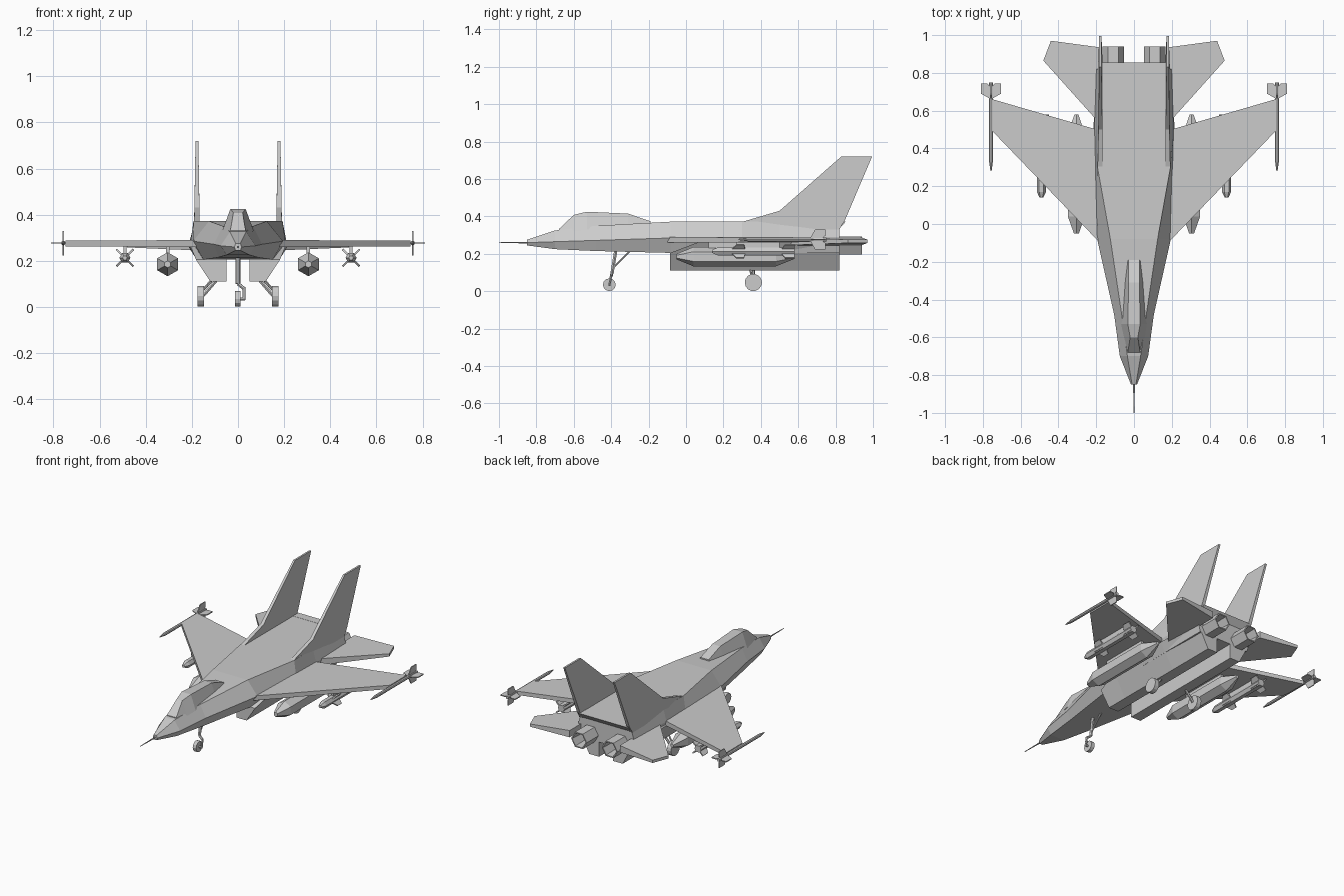
import bpy, bmesh
from math import sin, cos, pi, radians
from mathutils import Vector

cube = bpy.data.objects.get("Cube")
if cube:
    bpy.data.objects.remove(cube, do_unlink=True)

# One airframe colour
grey = bpy.data.materials.new("airframe_grey")
grey.use_nodes = True
grey.diffuse_color = (0.6, 0.6, 0.6, 1)
grey.node_tree.nodes["Principled BSDF"].inputs["Base Color"].default_value = (0.6, 0.6, 0.6, 1)


def make(name, *lofts, mirror=False):
    """Build one object from lofts; each loft is a list of rings of points."""
    bm = bmesh.new()
    for rings in lofts:
        rows = [[bm.verts.new(p) for p in ring] for ring in rings]
        n = len(rows[0])
        for a, b in zip(rows, rows[1:]):
            for i in range(n):
                j = (i + 1) % n
                bm.faces.new((a[i], a[j], b[j], b[i]))
        bm.faces.new(rows[0][::-1])
        bm.faces.new(rows[-1])
    bmesh.ops.recalc_face_normals(bm, faces=bm.faces)
    mesh = bpy.data.meshes.new(name)
    bm.to_mesh(mesh)
    bm.free()
    mesh.materials.append(grey)
    obj = bpy.data.objects.new(name, mesh)
    bpy.context.collection.objects.link(obj)
    if mirror:
        obj.modifiers.new("mirror", "MIRROR")
    return obj


def turned(x, z, profile, sides=6, turn=0.0):
    """Rings around a line along y; profile holds (y, radius)."""
    angles = [2 * pi * i / sides + turn for i in range(sides)]
    return [[(x + r * cos(a), y, z + r * sin(a)) for a in angles] for y, r in profile]


def rod(a, b, r, sides=6):
    """Round bar between two points."""
    a, b = Vector(a), Vector(b)
    q = (b - a).to_track_quat("Z", "Y")
    ring = [q @ Vector((r * cos(2 * pi * i / sides), r * sin(2 * pi * i / sides), 0))
            for i in range(sides)]
    return [[end + p for p in ring] for end in (a, b)]


def box(x0, x1, y0, y1, z0, z1):
    return [[(x, y0, z0), (x, y1, z0), (x, y1, z1), (x, y0, z1)] for x in (x0, x1)]


def cross_fins(x, z, outline, half, start):
    """Four thin blades around a line along y; outline holds (radius, y)."""
    lofts = []
    for k in range(4):
        a = radians(start + 90 * k)
        lofts.append([[(x + r * cos(a) - s * sin(a), y, z + r * sin(a) + s * cos(a))
                       for r, y in outline] for s in (-half, half)])
    return lofts


# Fuselage: y, then half-width and height of deck edge, chine and belly edge
stations = [
    (-.85, (.010, .275), (.016, .26), (.010, .245)),
    (-.70, (.035, .325), (.075, .265), (.050, .225)),
    (-.48, (.065, .350), (.105, .272), (.085, .215)),
    (-.08, (.125, .372), (.195, .285), (.150, .205)),
    (.30, (.193, .372), (.205, .285), (.180, .205)),
    (.50, (.186, .372), (.210, .285), (.180, .205)),
    (.82, (.175, .372), (.200, .285), (.180, .205)),
]
make("fuselage", [[(x, y, z) for x, z in half] + [(-x, y, z) for x, z in half[::-1]]
                  for y, *half in stations])
lip = [(.80, .373), (.855, .373), (.82, .335), (.80, .335)]
make("rear_deck_lip", [[(x, y, z) for y, z in lip] for x in (-.178, .178)])

# Canopy: y, base half-width and height, roof half-width and height
canopy = [(-.68, .035, .315, .033, .332), (-.60, .057, .32, .020, .408),
          (-.53, .068, .33, .033, .425), (-.31, .050, .35, .028, .415),
          (-.19, .034, .36, .030, .374)]
make("canopy", [[(b, y, zb), (t, y, zt), (-t, y, zt), (-b, y, zb)]
                for y, b, zb, t, zt in canopy])
make("nose_probe", turned(0, .26, [(-1, .002), (-.84, .005)]))

# Engine trunks under the body and hollow nozzles
make("engine_trunk", [[(top, y, zt), (.05, y, zt), (.05, y, .11), (.12, y, .11)]
                      for y, top, zt in ((-.085, .182, .205), (.06, .205, .26),
                                         (.50, .215, .262), (.82, .20, .262))], mirror=True)
make("nozzle", turned(.11, .245, [(.80, .056), (.94, .056), (.94, .048), (.84, .042)]),
     mirror=True)

# Wings and tailplanes taper in thickness to the tip
wing = [(.18, -.10, .015), (.748, .49, .012), (.748, .66, .012), (.18, .495, .015)]
make("wing", [[(x, y, .275 + s * t) for x, y, t in wing] for s in (-1, 1)], mirror=True)
tail = [(.18, .53, .022), (.48, .865, .009), (.44, .97, .009), (.18, .935, .022)]
make("tailplane", [[(x, y, .267 + s * t) for x, y, t in tail] for s in (-1, 1)], mirror=True)

# Twin fins: y, z and half thickness
fin = [(.28, .365, .012), (.50, .43, .011), (.83, .72, .006), (.995, .72, .006),
       (.85, .38, .011), (.82, .33, .013), (.50, .33, .013)]
make("tail_fin", [[(.178 + s * t, y, z) for y, z, t in fin] for s in (-1, 1)], mirror=True)

# Wingtip missiles
make("wingtip_missile",
     turned(.757, .277, [(.28, .003), (.33, .010), (.75, .010)], 8),
     *cross_fins(.757, .277, [(0, .66), (.053, .69), (.053, .745), (.02, .745), (0, .72)],
                 .003, 0), mirror=True)

# Drop tanks on pylons
make("drop_tank", turned(.305, .185, [(-.05, .015), (.04, .052), (.48, .052), (.58, .012)],
                         6, pi / 6), mirror=True)
make("tank_pylon", box(.297, .313, .12, .44, .22, .265), mirror=True)

# Underwing missiles with two sets of crossed fins
make("underwing_missile",
     turned(.49, .213, [(.14, .010), (.17, .024), (.58, .024)], 6),
     *cross_fins(.49, .213, [(0, .23), (.05, .27), (.05, .31), (0, .32)], .004, 45),
     *cross_fins(.49, .213, [(0, .50), (.052, .53), (.052, .58), (0, .58)], .004, 45),
     mirror=True)
make("missile_pylon", box(.483, .497, .27, .50, .225, .265), mirror=True)

# Landing gear
make("nose_wheel", rod((-.014, -.41, .035), (.010, -.41, .035), .034, 12))
make("nose_strut", rod((0, -.375, .22), (0, -.395, .10), .010),
     rod((0, -.395, .10), (.026, -.40, .08), .008),
     rod((.026, -.40, .085), (.026, -.41, .03), .007),
     rod((.030, -.41, .035), (0, -.41, .035), .007),
     rod((0, -.385, .13), (0, -.30, .215), .006))
make("main_wheel", rod((.147, .36, .047), (.176, .36, .047), .046, 14), mirror=True)
make("main_strut", rod((.09, .36, .12), (.15, .36, .05), .008),
     rod((.11, .34, .12), (.15, .355, .075), .006), mirror=True)
